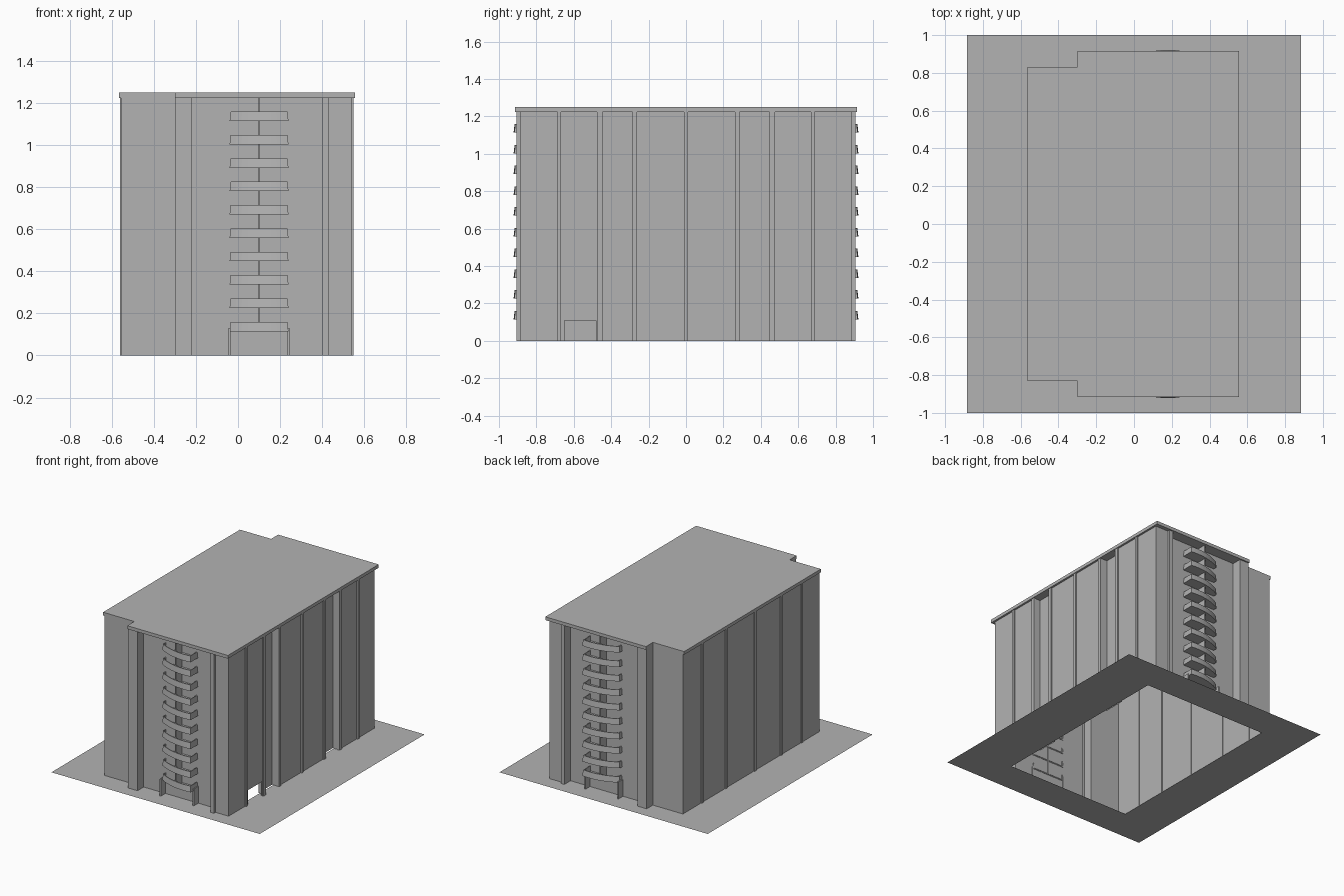
import bpy, bmesh, math

cube = bpy.data.objects.get("Cube")
if cube:
    bpy.data.objects.remove(cube, do_unlink=True)

grey = bpy.data.materials.new("plain_grey")
grey.use_nodes = True
grey.diffuse_color = (0.45, 0.45, 0.45, 1)
grey.node_tree.nodes["Principled BSDF"].inputs["Base Color"].default_value = grey.diffuse_color

WALL_TOP, ROOF_TOP = 1.225, 1.25
RECESS = -0.83


def finish(name, bm, mirror=False, repeat=0, step=0.0):
    mesh = bpy.data.meshes.new(name)
    bm.to_mesh(mesh)
    bm.free()
    mesh.materials.append(grey)
    ob = bpy.data.objects.new(name, mesh)
    bpy.context.collection.objects.link(ob)
    if repeat:
        mod = ob.modifiers.new("floors", 'ARRAY')
        mod.count = repeat
        mod.use_relative_offset = False
        mod.use_constant_offset = True
        mod.constant_offset_displace = (0, 0, step)
    if mirror:
        mod = ob.modifiers.new("both_ends", 'MIRROR')
        mod.use_axis = (False, True, False)
    return ob


def box(bm, x0, x1, y0, y1, z0, z1):
    made = bmesh.ops.create_cube(bm, size=1)["verts"]
    for v in made:
        v.co.x = x1 if v.co.x > 0 else x0
        v.co.y = y1 if v.co.y > 0 else y0
        v.co.z = z1 if v.co.z > 0 else z0


def wall(bm, path, z0, z1):
    low = [bm.verts.new((x, y, z0)) for x, y in path]
    high = [bm.verts.new((x, y, z1)) for x, y in path]
    for i in range(len(path) - 1):
        bm.faces.new((low[i + 1], low[i], high[i], high[i + 1]))


def mirrored(half):
    return half + [(x, -y) for x, y in reversed(half)]


# Ground apron with an opening under the building
bm = bmesh.new()
outer = [bm.verts.new((x, y, 0)) for x, y in mirrored([(0.885, -1), (-0.885, -1)])]
inner = [bm.verts.new((x, y, 0)) for x, y in mirrored([(0.5, -0.75), (-0.55, -0.75)])]
for i in range(4):
    j = (i + 1) % 4
    bm.faces.new((outer[j], outer[i], inner[i], inner[j]))
bmesh.ops.recalc_face_normals(bm, faces=bm.faces)
for f in bm.faces:
    f.normal_update()
    if f.normal.z < 0:
        f.normal_flip()
finish("ground_apron", bm)

# Hollow outer walls, starting and ending at the side doorway
end_half = [(0.54, -0.885), (0.43, -0.885), (0.43, -0.905), (0.40, -0.905),
            (0.40, RECESS), (-0.22, RECESS), (-0.22, -0.905), (-0.30, -0.905),
            (-0.30, RECESS), (-0.555, RECESS)]
bay = [(0.54, -0.45), (0.49, -0.45), (0.49, -0.285), (0.54, -0.285)]
side = [(x, -y) for x, y in bay] + list(reversed(bay))
door = [(0.54, -0.48), (0.54, -0.65)]
bm = bmesh.new()
wall(bm, door[1:] + mirrored(end_half) + side + door[:1], 0, WALL_TOP)
wall(bm, door, 0.11, WALL_TOP)
finish("outer_walls", bm)

# Roof slab
bm = bmesh.new()
outline = mirrored([(0.555, -0.915), (-0.30, -0.915), (-0.30, RECESS), (-0.565, RECESS)])
base = bm.faces.new([bm.verts.new((x, y, WALL_TOP)) for x, y in outline])
top = bmesh.ops.extrude_face_region(bm, geom=[base])["geom"]
bmesh.ops.translate(bm, vec=(0, 0, ROOF_TOP - WALL_TOP),
                    verts=[g for g in top if isinstance(g, bmesh.types.BMVert)])
bmesh.ops.recalc_face_normals(bm, faces=bm.faces)
finish("roof_slab", bm)

# Thin pilasters on the two long sides
bm = bmesh.new()
for y, half in ((0, 0.01), (0.273, 0.012), (0.461, 0.014), (0.678, 0.01)):
    for s in ((1, -1) if y else (1,)):
        box(bm, 0.53, 0.55, s * y - half, s * y + half, 0, WALL_TOP)
finish("left_side_pilasters", bm)

bm = bmesh.new()
for y in (-0.61, -0.36, -0.04, 0.31, 0.6):
    box(bm, -0.562, -0.55, y - 0.01, y + 0.01, 0, WALL_TOP)
finish("right_side_pilasters", bm)

# Curved balcony trays with flared parapets, one per floor at both ends
LEFT, RIGHT, BACK = -0.04, 0.24, RECESS + 0.003
RADIUS, APEX = 0.43, 0.18
STEPS = 10
plan = [(LEFT, BACK)]
for i in range(STEPS + 1):
    x = LEFT + (RIGHT - LEFT) * i / STEPS
    plan.append((x, -0.922 + RADIUS - math.sqrt(RADIUS ** 2 - (x - APEX) ** 2)))
plan.append((RIGHT, BACK))


def ring(bm, sx, sy, z):
    return [bm.verts.new((0.1 + (x - 0.1) * sx, BACK + (y - BACK) * sy, z)) for x, y in plan]


bm = bmesh.new()
rings = [ring(bm, 1, 1, 0.115), ring(bm, 0.96, 0.94, 0.16),
         ring(bm, 0.92, 0.86, 0.16), ring(bm, 0.92, 0.86, 0.122)]
for a, b in zip(rings, rings[1:]):
    for i in range(len(plan) - 1):
        bm.faces.new((a[i], a[i + 1], b[i + 1], b[i]))
bm.faces.new(list(reversed(rings[0])))
bm.faces.new(rings[-1])
finish("balconies", bm, mirror=True, repeat=10, step=0.111)

# Dividing fin between neighbouring balconies
bm = bmesh.new()
box(bm, 0.096, 0.104, -0.9, RECESS + 0.005, 0.12, WALL_TOP)
finish("balcony_dividers", bm, mirror=True)

# Low screen walls either side of the entrances
bm = bmesh.new()
for x in (LEFT, RIGHT):
    box(bm, x - 0.006, x + 0.004, -0.885, RECESS + 0.005, 0, 0.13)
finish("entrance_screens", bm, mirror=True)
